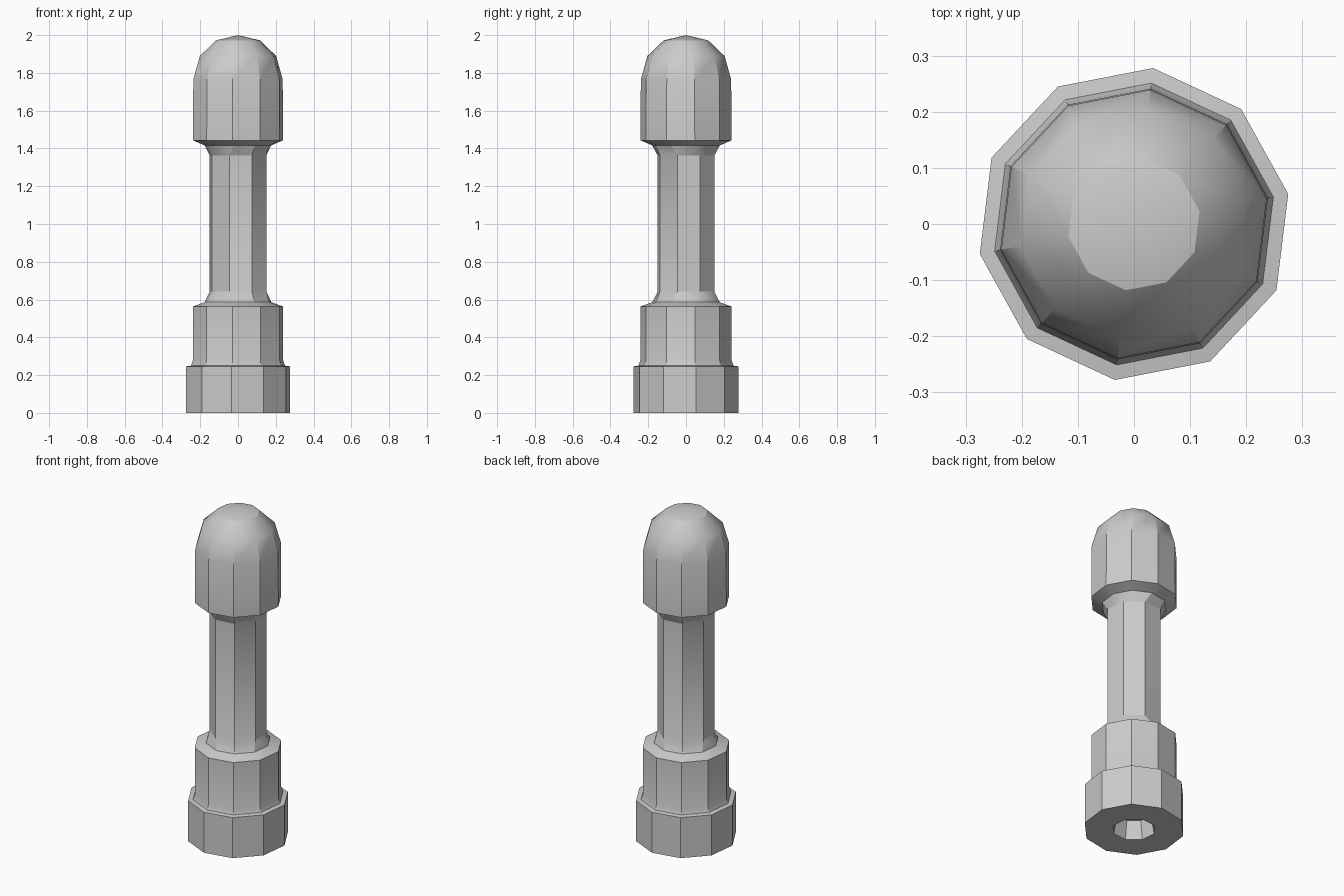
import bpy
import bmesh
from math import sin, cos, radians, tau

cube = bpy.data.objects.get("Cube")
if cube:
    bpy.data.objects.remove(cube, do_unlink=True)

# One plain grey material
GREY = (0.6, 0.6, 0.6, 1.0)
grey = bpy.data.materials.new("light grey")
grey.use_nodes = True
grey.diffuse_color = GREY
grey.node_tree.nodes["Principled BSDF"].inputs["Base Color"].default_value = GREY

# Starting angle of the ten-sided and eight-sided cross-sections
PHASE = {10: radians(119), 8: radians(118)}


def add_ring(bm, sides, radius, z):
    angles = [PHASE[sides] + tau * k / sides for k in range(sides)]
    return [bm.verts.new((radius * cos(a), radius * sin(a), z)) for a in angles]


def join_rings(bm, low, high):
    """Quads between equal rings, a zipper of triangles between unequal ones."""
    n, m = len(low), len(high)
    if n == m:
        for k in range(n):
            q = (k + 1) % n
            bm.faces.new((low[k], low[q], high[q], high[k]))
        return
    i = j = 0
    while i < n or j < m:
        if j == m or (i < n and (i + 0.5) / n < (j + 0.5) / m):
            bm.faces.new((low[i], low[(i + 1) % n], high[j % m]))
            i += 1
        else:
            bm.faces.new((low[i % n], high[(j + 1) % m], high[j]))
            j += 1


def lathe(name, profile, floor=False, apex=None):
    """profile: (sides, radius, height) rings, running upward on the outside."""
    bm = bmesh.new()
    rings = [add_ring(bm, *p) for p in profile]
    for low, high in zip(rings, rings[1:]):
        join_rings(bm, low, high)
    if floor:
        bm.faces.new(rings[0][::-1])
    if apex is not None:
        tip = bm.verts.new((0, 0, apex))
        top = rings[-1]
        for k in range(len(top)):
            bm.faces.new((top[k], top[(k + 1) % len(top)], tip))
    mesh = bpy.data.meshes.new(name)
    bm.to_mesh(mesh)
    bm.free()
    mesh.materials.append(grey)
    obj = bpy.data.objects.new(name, mesh)
    bpy.context.collection.objects.link(obj)
    bpy.ops.object.select_all(action='DESELECT')
    obj.select_set(True)
    bpy.context.view_layer.objects.active = obj
    bpy.ops.object.shade_smooth_by_angle(angle=radians(30))
    return obj


# Foot with a tapered socket underneath and a flat ledge on top
lathe("base", [(8, 0.10, 0.11), (8, 0.12, 0), (10, 0.28, 0),
               (10, 0.28, 0.246), (10, 0.253, 0.25)], floor=True)

# Collar above the foot, with a sloped shoulder
lathe("collar", [(10, 0.253, 0.25), (10, 0.243, 0.28),
                 (10, 0.243, 0.563), (10, 0.18, 0.586)])

# Eight-sided shaft flaring to ten sides at both ends
lathe("shaft", [(10, 0.18, 0.586), (8, 0.157, 0.642),
                (8, 0.157, 1.363), (10, 0.18, 1.416)])

# Domed head with a sloped underside
lathe("head", [(10, 0.18, 1.416), (10, 0.243, 1.443), (10, 0.241, 1.765),
               (10, 0.206, 1.889), (10, 0.119, 1.972)], apex=2.0)
